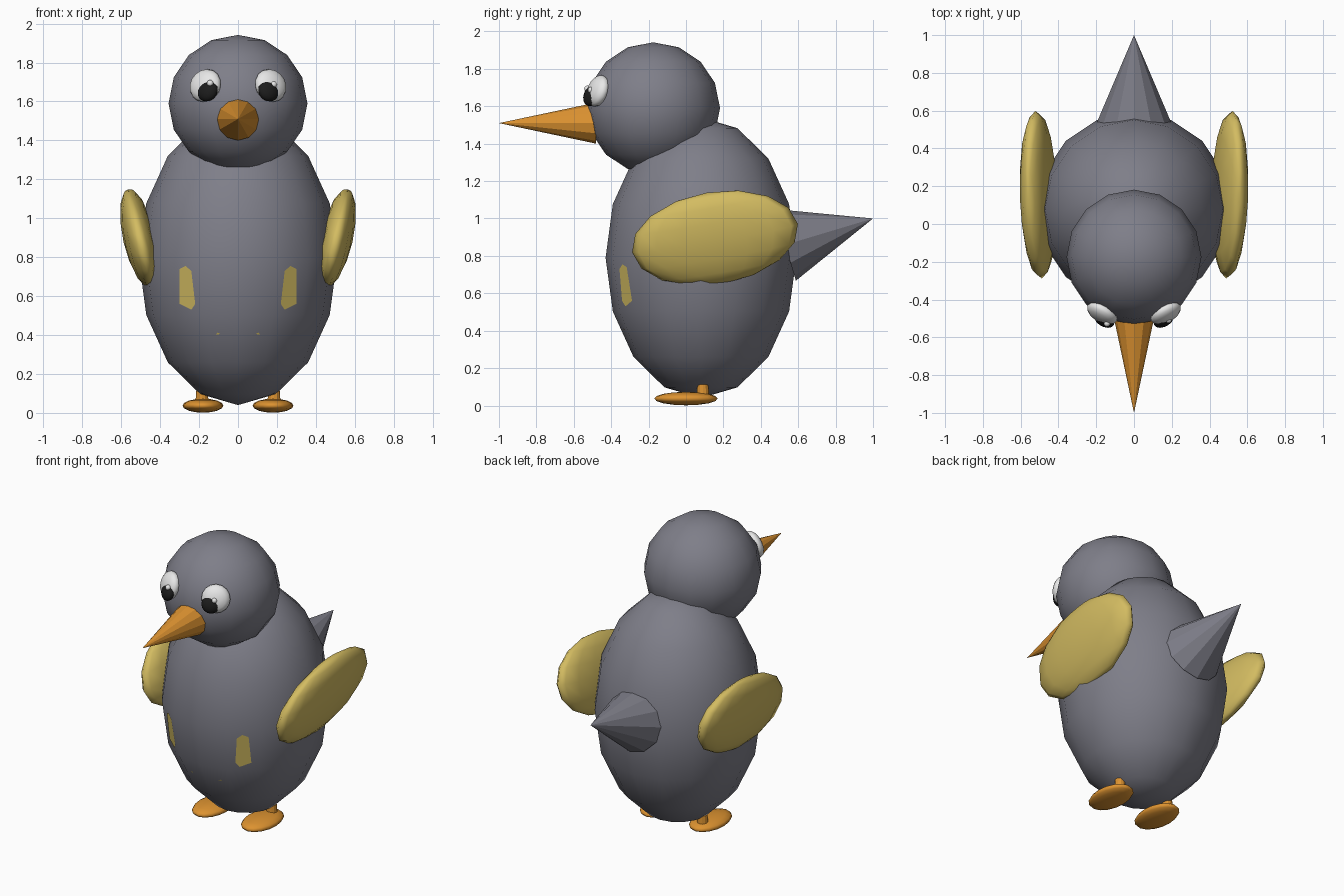
import bpy
import bmesh
from math import radians
from mathutils import Vector, Matrix, Euler
from mathutils.bvhtree import BVHTree

if "Cube" in bpy.data.objects:
    bpy.data.objects.remove(bpy.data.objects["Cube"])


def material(name, rgb):
    mat = bpy.data.materials.new(name)
    mat.use_nodes = True
    mat.diffuse_color = (*rgb, 1)
    mat.node_tree.nodes["Principled BSDF"].inputs["Base Color"].default_value = (*rgb, 1)
    return mat


GREY = material("slate grey feathers", (0.21, 0.21, 0.25))
YELLOW = material("straw yellow", (0.65, 0.5, 0.12))
ORANGE = material("beak orange", (0.72, 0.29, 0.03))
WHITE = material("eye white", (0.8, 0.8, 0.8))
BLACK = material("pupil black", (0.012, 0.012, 0.012))


def finish(bm, name, mat, smooth):
    mesh = bpy.data.meshes.new(name)
    for face in bm.faces:
        face.smooth = smooth
    bm.to_mesh(mesh)
    bm.free()
    mesh.materials.append(mat)
    obj = bpy.data.objects.new(name, mesh)
    bpy.context.collection.objects.link(obj)
    return obj


def ellipsoid(name, mat, centre, radii, rotation=None):
    """Smooth squashed sphere; rotation is a Matrix or None."""
    rot = rotation.to_4x4() if rotation else Matrix()
    bm = bmesh.new()
    bmesh.ops.create_uvsphere(
        bm, u_segments=16, v_segments=8, radius=1,
        matrix=Matrix.Translation(centre) @ rot @ Matrix.Diagonal((*radii, 1)))
    return finish(bm, name, mat, True)


def cone(name, mat, base, tip, r_base, r_tip=0, sides=12):
    """Flat-faced cone or post between two points."""
    base, tip = Vector(base), Vector(tip)
    axis = tip - base
    bm = bmesh.new()
    bmesh.ops.create_cone(
        bm, cap_ends=True, segments=sides, radius1=r_base, radius2=r_tip,
        depth=axis.length,
        matrix=Matrix.Translation((base + tip) / 2)
        @ axis.to_track_quat('Z', 'Y').to_matrix().to_4x4())
    return finish(bm, name, mat, False)


# Body and head
body = ellipsoid("body", GREY, (0, 0.08, 0.79), (0.51, 0.51, 0.75))
ellipsoid("head", GREY, (0, -0.175, 1.59), (0.357, 0.357, 0.352))

# Beak and tail
cone("beak", ORANGE, (0, -0.48, 1.51), (0, -1, 1.51), 0.11)
cone("tail", GREY, (0, 0.53, 0.859), (0, 1, 1), 0.2)

# Belly markings laid onto the body surface
bm = bmesh.new()
bm.from_mesh(body.data)
surface = BVHTree.FromBMesh(bm)
bm.free()
PATCH = [(0.24, 0.73), (0.27, 0.755), (0.30, 0.74), (0.30, 0.56), (0.24, 0.53), (0.22, 0.56)]
DOT = [(0.09, 0.405), (0.105, 0.413), (0.115, 0.402)]


def marking(name, outline, side):
    bm = bmesh.new()
    verts = []
    for x, z in outline:
        hit = surface.ray_cast(Vector((side * x, -2, z)), Vector((0, 1, 0)))[0]
        verts.append(bm.verts.new(hit - Vector((0, 0.004, 0))))
    face = bm.faces.new(verts)
    face.normal_update()
    if face.normal.y > 0:
        face.normal_flip()
    finish(bm, name, YELLOW, False)


for label, s in (("left", 1), ("right", -1)):
    # Wings lean outward at the top and rise to the rear
    ellipsoid(label + "_wing", YELLOW, (s * 0.505, 0.155, 0.895), (0.085, 0.45, 0.253),
              Euler((radians(10), s * radians(13), 0)).to_matrix())

    # Feet and legs
    ellipsoid(label + "_foot", ORANGE, (s * 0.18, 0, 0.037), (0.105, 0.17, 0.036))
    cone(label + "_leg", ORANGE, (s * 0.185, 0.09, 0.045), (s * 0.185, 0.09, 0.112), 0.034, 0.03)

    # Eyes face out from the head
    gaze = Vector((s * 0.165, -0.3, 0.11)).normalized()
    turn = gaze.to_track_quat('Z', 'Y').to_matrix()
    ellipsoid(label + "_eye", WHITE, (s * 0.168, -0.472, 1.682), (0.088, 0.088, 0.045), turn)
    pupil = Vector((s * 0.157, -0.507, 1.656))
    ellipsoid(label + "_pupil", BLACK, pupil, (0.058, 0.058, 0.034), turn)
    shift = Vector((0.025, 0, 0.03))
    shift -= gaze * shift.dot(gaze)
    ellipsoid(label + "_eye_glint", WHITE, pupil + shift + gaze * 0.022, (0.017,) * 3)

    marking(label + "_belly_patch", PATCH, s)
    marking(label + "_belly_dot", DOT, s)
